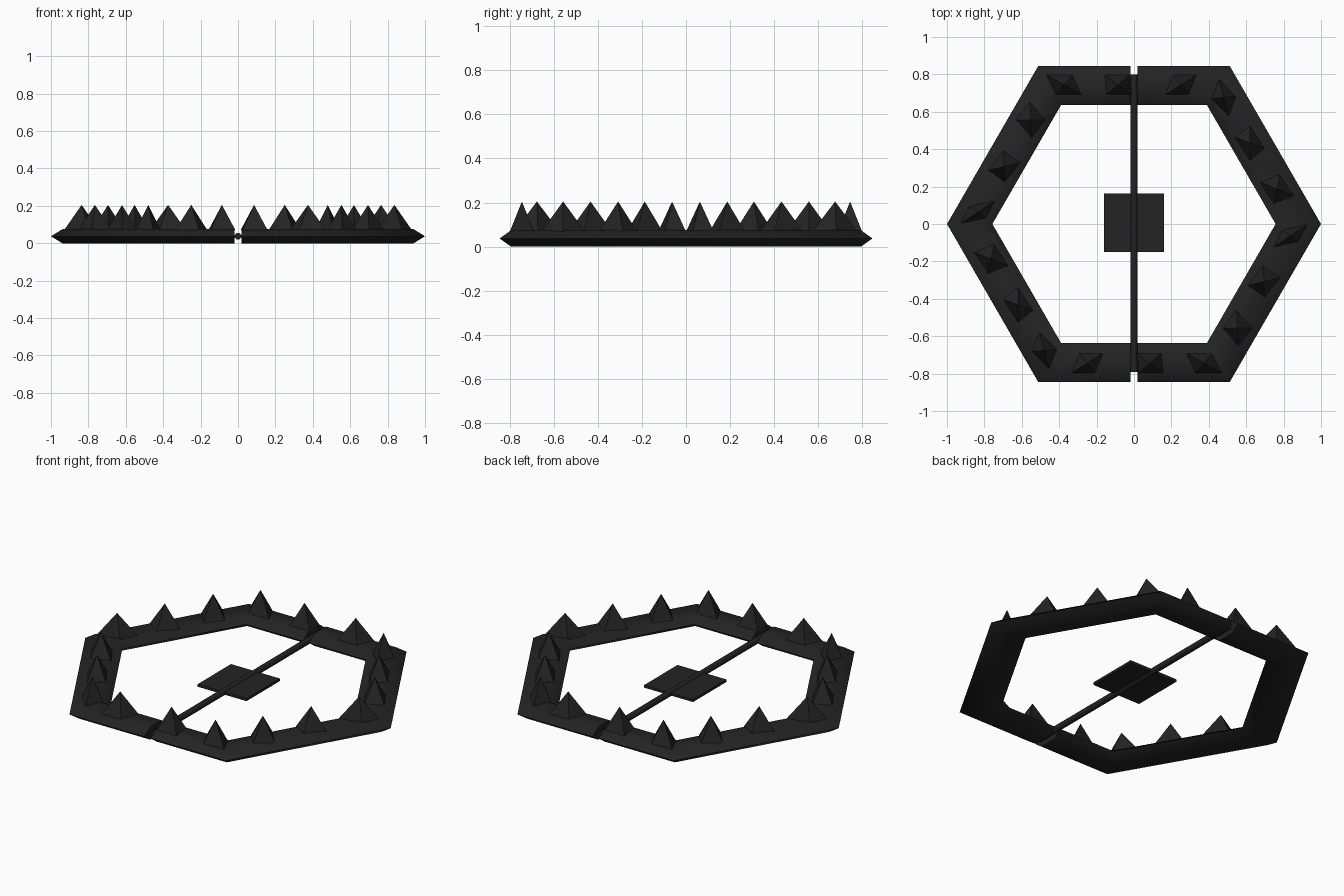
import bpy, bmesh, math
from mathutils import Vector

if "Cube" in bpy.data.objects:
    bpy.data.objects.remove(bpy.data.objects["Cube"], do_unlink=True)

iron = bpy.data.materials.new("dark iron")
iron.use_nodes = True
colour = (0.017, 0.017, 0.017, 1)
iron.diffuse_color = colour
iron.node_tree.nodes["Principled BSDF"].inputs["Base Color"].default_value = colour

MID_Z = 0.0375


def make_object(name, bm, smooth_angle=None):
    bmesh.ops.recalc_face_normals(bm, faces=bm.faces)
    mesh = bpy.data.meshes.new(name)
    bm.to_mesh(mesh)
    bm.free()
    mesh.materials.append(iron)
    obj = bpy.data.objects.new(name, mesh)
    bpy.context.collection.objects.link(obj)
    if smooth_angle:
        bpy.ops.object.select_all(action='DESELECT')
        obj.select_set(True)
        bpy.context.view_layer.objects.active = obj
        bpy.ops.object.shade_smooth_by_angle(angle=math.radians(smooth_angle))
    return obj


def jaw(name, sign):
    """Half a hexagonal ring with a flattened six-sided section."""
    bm = bmesh.new()
    gap, shift = 0.02, 0.024
    rings = [[] for _ in range(5)]
    for k in range(6):
        t = k * math.pi / 3
        a = 0.74 + 0.105 * math.cos(t)
        z = MID_Z + 0.0433 * math.sin(t)
        side = a / math.sqrt(3)
        path = [(gap, -a), (shift + side, -a), (shift + 2 * side, 0),
                (shift + side, a), (gap, a)]
        for ring, (x, y) in zip(rings, path):
            ring.append(bm.verts.new((sign * x, sign * y, z)))
    for r0, r1 in zip(rings, rings[1:]):
        for k in range(6):
            j = (k + 1) % 6
            bm.faces.new((r0[k], r0[j], r1[j], r1[k]))
    bm.faces.new(rings[0])
    bm.faces.new(rings[-1])
    return make_object(name, bm, 40)


# Teeth of one jaw: tip x, tip y, then the two half diagonals of the base
TEETH = [
    (0.25, 0.744, 0.086, 0.054, -0.043, 0.054),
    (0.48, 0.676, -0.027, 0.102, 0.067, 0.005),
    (0.62, 0.433, 0.0, 0.096, 0.08, -0.03),
    (0.765, 0.187, 0.091, -0.037, 0.016, 0.08),
    (0.836, -0.063, 0.094, 0.062, 0.043, -0.032),
    (0.695, -0.308, 0.086, 0.021, -0.005, 0.086),
    (0.553, -0.557, 0.078, 0.0, -0.005, 0.098),
    (0.374, -0.744, 0.096, -0.053, 0.045, 0.053),
    (0.086, -0.744, 0.072, -0.054, 0.062, 0.054),
]


def teeth(name, sign):
    """Skewed four-sided pyramids along the top of a jaw."""
    bm = bmesh.new()
    for x, y, ux, uy, vx, vy in TEETH:
        centre = Vector((x, y, 0.07))
        u, v = Vector((ux, uy, 0)), Vector((vx, vy, 0))
        base = [bm.verts.new((p.x * sign, p.y * sign, p.z))
                for p in (centre + u, centre + v, centre - u, centre - v)]
        tip = bm.verts.new((x * sign, y * sign, 0.205))
        bm.faces.new(base)
        for k in range(4):
            bm.faces.new((base[k], base[(k + 1) % 4], tip))
    return make_object(name, bm)


for label, sign in (("left", 1), ("right", -1)):
    jaw(label + "_jaw", sign)
    teeth(label + "_teeth", sign)

# Hinge rod running front to back
bpy.ops.mesh.primitive_cylinder_add(vertices=16, radius=0.018, depth=1.59,
                                    location=(0, 0.003, MID_Z),
                                    rotation=(math.pi / 2, 0, 0))
rod = bpy.context.object
rod.name = "hinge_rod"
rod.data.materials.append(iron)
bpy.ops.object.shade_smooth_by_angle(angle=math.radians(40))

# Square trigger plate on the rod
bm = bmesh.new()
bmesh.ops.create_cube(bm, size=1)
bmesh.ops.scale(bm, vec=(0.32, 0.312, 0.015), verts=bm.verts)
bmesh.ops.translate(bm, vec=(0, 0.007, MID_Z), verts=bm.verts)
make_object("trigger_plate", bm)
